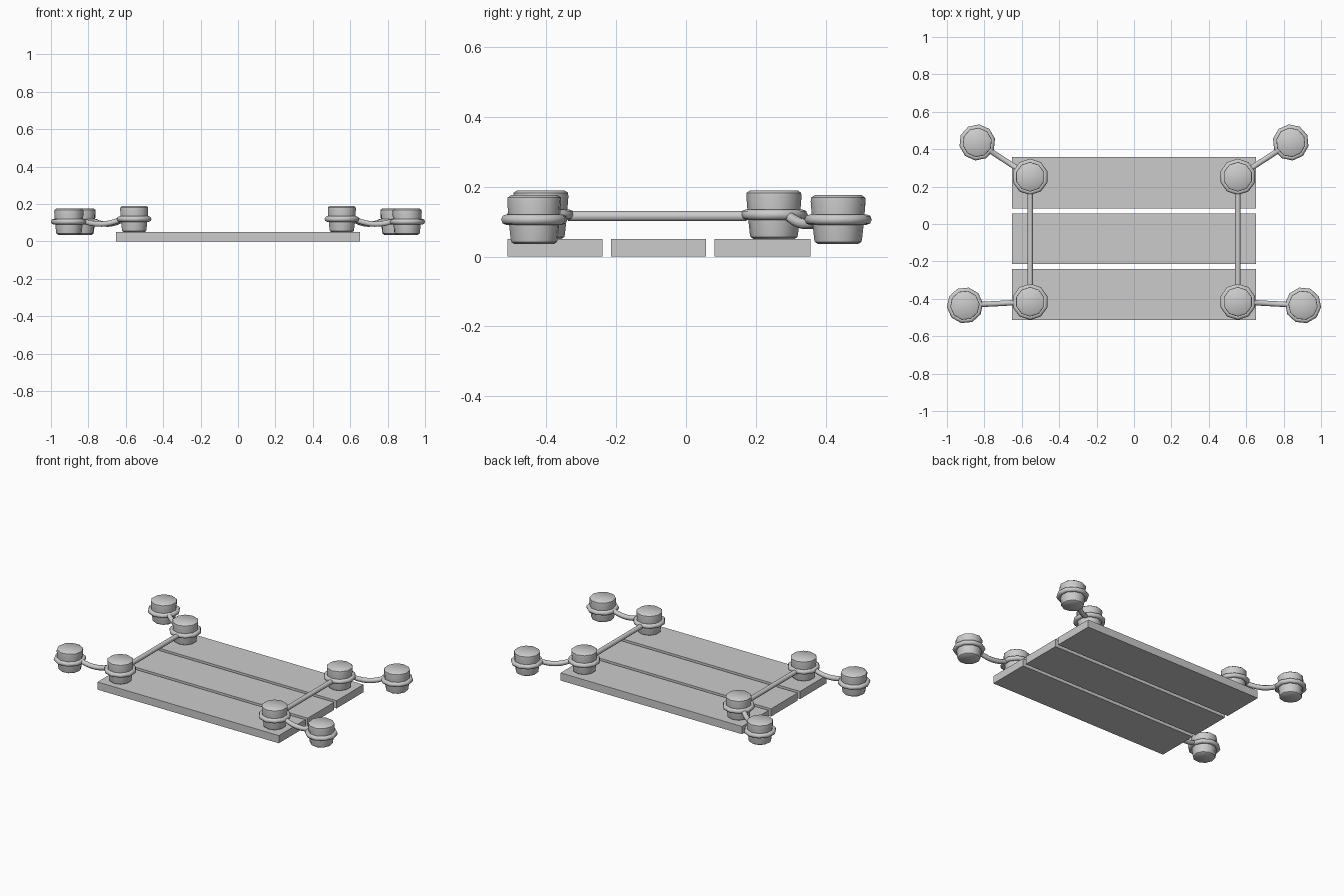
import bpy, math
from mathutils import Vector

if "Cube" in bpy.data.objects:
    bpy.data.objects.remove(bpy.data.objects["Cube"])

SIDES = 10


def smooth(obj, angle=40):
    bpy.ops.object.select_all(action='DESELECT')
    obj.select_set(True)
    bpy.context.view_layer.objects.active = obj
    bpy.ops.object.shade_smooth_by_angle(angle=math.radians(angle))


def mesh_object(name, verts, faces):
    me = bpy.data.meshes.new(name)
    me.from_pydata(verts, [], faces)
    obj = bpy.data.objects.new(name, me)
    bpy.context.collection.objects.link(obj)
    return obj


def plank(name, y0, y1):
    bpy.ops.mesh.primitive_cube_add(size=1, location=(0, (y0 + y1) / 2, 0.025))
    obj = bpy.context.object
    obj.name = name
    obj.scale = (1.304, y1 - y0, 0.05)
    bpy.ops.object.transform_apply(location=False, rotation=False, scale=True)


def post(name, x, y, z, rot):
    # tapered bollard body, turned from a profile of (radius, height)
    profile = [(0.058, 0), (0.067, 0.006), (0.069, 0.014), (0.075, 0.07),
               (0.079, 0.122), (0.078, 0.133), (0.068, 0.140)]
    verts, faces = [], []
    for r, h in profile:
        for i in range(SIDES):
            a = rot + 2 * math.pi * i / SIDES
            verts.append((r * math.cos(a), r * math.sin(a), h))
    for k in range(len(profile) - 1):
        for i in range(SIDES):
            j = (i + 1) % SIDES
            b, t = k * SIDES, (k + 1) * SIDES
            faces.append((b + i, b + j, t + j, t + i))
    faces.append(tuple(reversed(range(SIDES))))
    faces.append(tuple(range(len(verts) - SIDES, len(verts))))
    body = mesh_object(name, verts, faces)
    body.location = (x, y, z)
    smooth(body)
    # rope loop around the body
    bpy.ops.mesh.primitive_torus_add(major_segments=SIDES, minor_segments=8,
                                     major_radius=0.082, minor_radius=0.015,
                                     location=(x, y, z + 0.07), rotation=(0, 0, rot))
    ring = bpy.context.object
    ring.name = name + "_rope_loop"
    smooth(ring, 60)


def rope(name, a, b, sag, steps=6, r=0.0155, n=8):
    # tube along a sagging path, ends buried in the loops
    a, b = Vector(a), Vector(b)
    d = (b - a).normalized()
    a, b = a + d * 0.078, b - d * 0.078
    side = d.cross(Vector((0, 0, 1))).normalized()
    up = side.cross(d)
    verts, faces = [], []
    for k in range(steps + 1):
        t = k / steps
        c = a.lerp(b, t) - Vector((0, 0, sag * 4 * t * (1 - t)))
        for i in range(n):
            w = 2 * math.pi * (i + 0.5) / n
            verts.append(c + side * r * math.cos(w) + up * r * math.sin(w))
    for k in range(steps):
        for i in range(n):
            j = (i + 1) % n
            faces.append((k * n + i, k * n + n + i, k * n + n + j, k * n + j))
    faces.append(tuple(range(n)))
    faces.append(tuple(reversed(range(steps * n, steps * n + n))))
    smooth(mesh_object(name, verts, faces), 60)


# deck planks
plank("front_plank", -0.512, -0.240)
plank("middle_plank", -0.215, 0.057)
plank("back_plank", 0.082, 0.357)

# posts and ropes on both sides
for s, label in ((-1, "left"), (1, "right")):
    fi, bi = (s * 0.555, -0.416), (s * 0.555, 0.252)
    fo, bo = (s * 0.904, -0.435), (s * 0.838, 0.436)
    q = math.pi / 2
    post(label + "_front_deck_post", *fi, 0.05, q)
    post(label + "_back_deck_post", *bi, 0.05, q)
    post(label + "_front_shore_post", *fo, 0.036, q + s * math.radians(12))
    post(label + "_back_shore_post", *bo, 0.036, q + s * math.radians(6))
    rope(label + "_side_rope", (*fi, 0.116), (*bi, 0.116), 0, 1)
    rope(label + "_front_rope", (*fi, 0.118), (*fo, 0.106), 0.019)
    rope(label + "_back_rope", (*bi, 0.118), (*bo, 0.106), 0.019)
